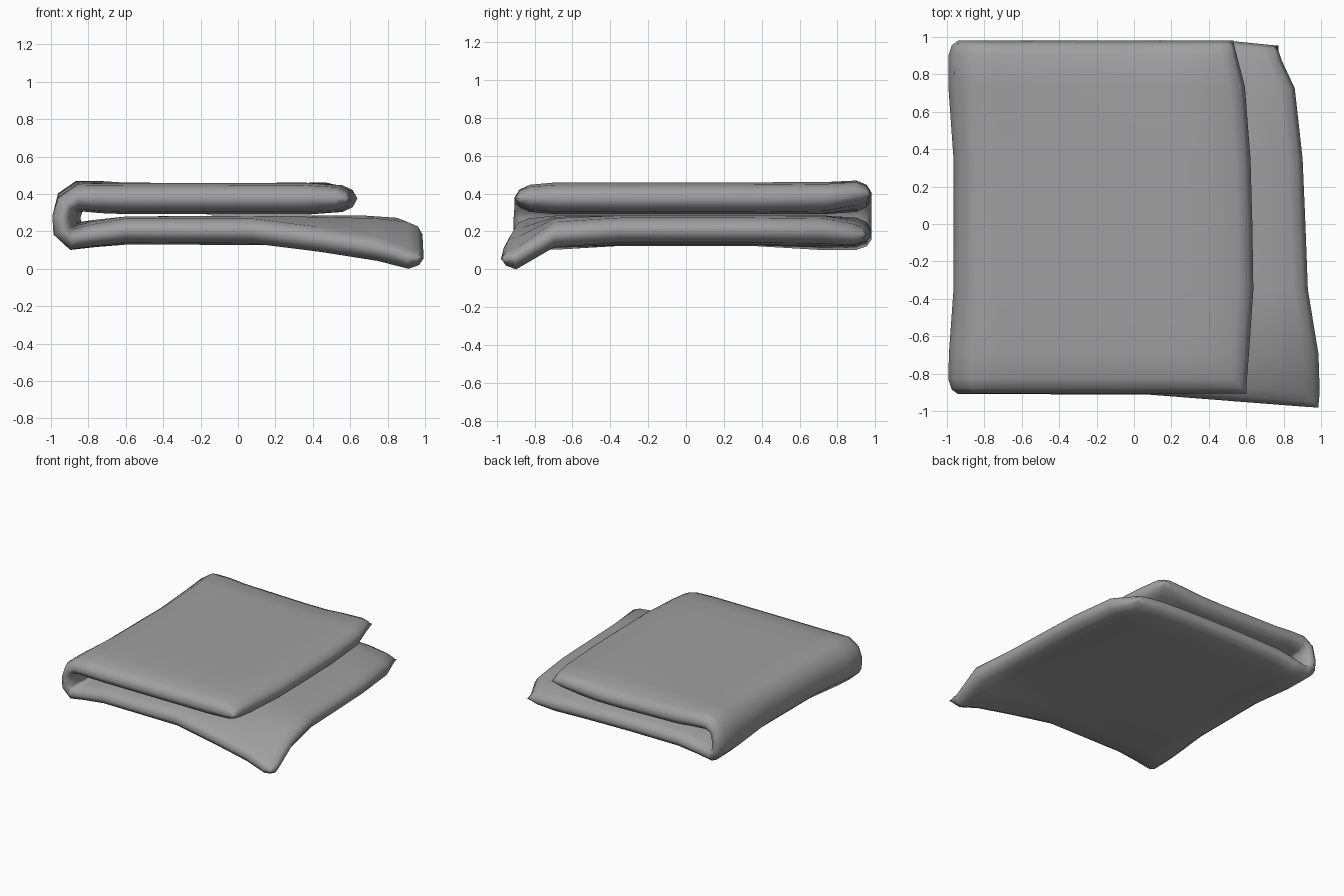
import bpy, bmesh
from mathutils import Vector

if "Cube" in bpy.data.objects:
    bpy.data.objects.remove(bpy.data.objects["Cube"])


def clamp(t):
    return max(0.0, min(1.0, t))


def interp(pts, t):
    if t <= pts[0][0]:
        return pts[0][1]
    for (a, p), (b, q) in zip(pts, pts[1:]):
        if t <= b:
            return p + (q - p) * (t - a) / (b - a)
    return pts[-1][1]


# free-edge outlines as functions of y
LOWER_END = [(-.98, .98), (-.77, 1.0), (-.4, .93), (0, .915), (.35, .90), (.7, .87), (.95, .77)]
UPPER_END = [(-.9, .6), (-.3, .64), (.4, .62), (.75, .59), (.97, .53)]
# rounded rim: distance in from the edge -> share of thickness
RIM = [(0, 0), (.025, .55), (.08, .85), (.25, 1)]
RIM_STEPS = [0, .025, .08, .25]
# fold centre line: x, z, half thickness, corner drop
FOLD = [(-.6, .205, .075, 0), (-.76, .195, .068, .015), (-.86, .188, .065, .03), (-.9, .225, .065, .02),
        (-.905, .285, .062, .01), (-.885, .345, .065, 0), (-.83, .381, .075, 0),
        (-.72, .378, .08, 0), (-.6, .376, .083, 0)]

Y = [-.94 + d for d in RIM_STEPS] + [-.35, 0, .35] + [.98 - d for d in reversed(RIM_STEPS)]


def centre_line(y):
    """Points (x, z, half thickness) from lower free edge, round the fold, to upper free edge."""
    corner = clamp((abs(y) - .4) / .45)
    row = []
    e = interp(LOWER_END, y)
    for d in RIM_STEPS + [.55, .92]:
        row.append((e - d, .207, .078 * interp(RIM, d)))
    for x, z, h, drop in FOLD:
        side = clamp((-.6 - x) / .3)
        row.append((x - .037 * corner * side, z - drop * corner, h))
    e = interp(UPPER_END, y)
    for d in [.6, .4, .25, .08, .025, 0]:
        row.append((e - d, .376, .084 * interp(RIM, d)))
    return row


# folded cloth
bm = bmesh.new()
outer, inner = [], []
for y in Y:
    row = centre_line(y)
    edge = interp(RIM, min(y + .94, .98 - y))
    o, n = [], []
    for i, (x, z, h) in enumerate(row):
        a, b = row[max(i - 1, 0)], row[min(i + 1, len(row) - 1)]
        t = Vector((b[0] - a[0], 0, b[1] - a[1])).normalized()
        normal = Vector((-t.z, 0, t.x))
        right = clamp((x - .05) / .9)
        front = clamp((-y - .66) / .2)
        back = clamp((y - .7) / .2)
        yy, zz = y, z
        if z < .3:
            # lower layer: flared, drooping front-right corner
            yy += front * (.03 - .07 * right) - back * .03 * clamp((x - .5) / .3)
            zz -= front * (.05 * clamp((x - .05) / .3) + .1 * clamp((x - .6) / .3))
            zz -= back * .03 * right
        else:
            yy += front * .035
            zz += back * .025 * clamp((abs(x + .15) - .3) / .3)
        p = Vector((x, yy, zz))
        off = normal * h * edge
        o.append(bm.verts.new(p - off))
        n.append(bm.verts.new(p + off))
    outer.append(o)
    inner.append(n)

for grid, flip in ((outer, False), (inner, True)):
    for r, s in zip(grid, grid[1:]):
        for i in range(len(r) - 1):
            quad = (r[i], r[i + 1], s[i + 1], s[i])
            bm.faces.new(quad[::-1] if flip else quad)

bmesh.ops.remove_doubles(bm, verts=bm.verts[:], dist=.0005)
bmesh.ops.recalc_face_normals(bm, faces=bm.faces[:])

# rest on the ground and centre
for k in range(3):
    lo = min(v.co[k] for v in bm.verts)
    hi = max(v.co[k] for v in bm.verts)
    shift = lo if k == 2 else (lo + hi) / 2
    for v in bm.verts:
        v.co[k] -= shift

for f in bm.faces:
    f.smooth = True
mesh = bpy.data.meshes.new("folded_cloth")
bm.to_mesh(mesh)
bm.free()
cloth = bpy.data.objects.new("folded_cloth", mesh)
bpy.context.collection.objects.link(cloth)
# dark grey cloth
mat = bpy.data.materials.new("grey_cloth")
mat.diffuse_color = (.35, .35, .35, 1)
mat.use_nodes = True
mat.node_tree.nodes["Principled BSDF"].inputs["Base Color"].default_value = mat.diffuse_color
mesh.materials.append(mat)
